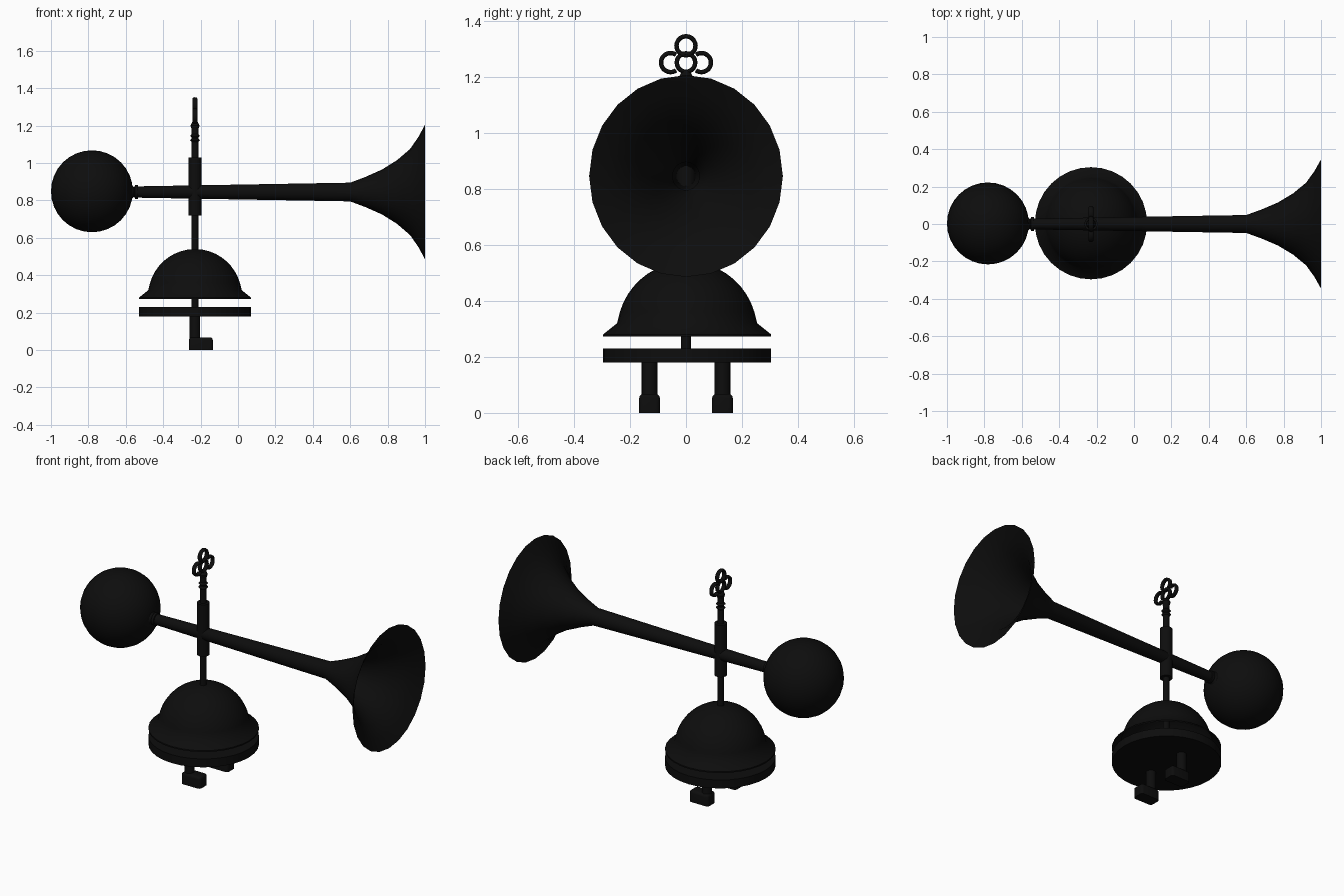
import bpy, bmesh, math
from mathutils import Matrix, Vector

cube = bpy.data.objects.get("Cube")
if cube:
    bpy.data.objects.remove(cube)

black = bpy.data.materials.new("black")
black.use_nodes = True
black.diffuse_color = (0.004, 0.004, 0.004, 1)
black.node_tree.nodes["Principled BSDF"].inputs["Base Color"].default_value = black.diffuse_color

POST_X = -0.23
HORN_Z = 0.845


def finish(name, bm, smooth=True):
    bmesh.ops.recalc_face_normals(bm, faces=bm.faces)
    mesh = bpy.data.meshes.new(name)
    bm.to_mesh(mesh)
    bm.free()
    mesh.materials.append(black)
    obj = bpy.data.objects.new(name, mesh)
    bpy.context.collection.objects.link(obj)
    if smooth:
        bpy.ops.object.select_all(action="DESELECT")
        obj.select_set(True)
        bpy.context.view_layer.objects.active = obj
        bpy.ops.object.shade_smooth_by_angle(angle=math.radians(40))
    return obj


def lathe(name, profile, center, along_x=False, sides=24, cap_start=True, cap_end=True):
    """Spin (radius, distance) pairs about z, or about x."""
    bm = bmesh.new()
    rings = []
    for r, h in profile:
        ring = []
        for i in range(sides):
            a = math.tau * i / sides
            u, v = r * math.cos(a), r * math.sin(a)
            p = Vector((h, v, u)) if along_x else Vector((u, v, h))
            ring.append(bm.verts.new(p + Vector(center)))
        rings.append(ring)
    for a, b in zip(rings, rings[1:]):
        for i in range(sides):
            j = (i + 1) % sides
            bm.faces.new((a[i], a[j], b[j], b[i]))
    if cap_start:
        bm.faces.new(rings[0])
    if cap_end:
        bm.faces.new(rings[-1])
    return finish(name, bm)


def rod(name, r, z0, z1, y=0, sides=20):
    return lathe(name, [(r, z0), (r, z1)], (POST_X, y, 0), sides=sides)


# Squeeze bulb and its neck
bm = bmesh.new()
bmesh.ops.create_uvsphere(bm, u_segments=32, v_segments=16, radius=0.219,
                          matrix=Matrix.Translation((-0.781, 0.003, 0.849)))
finish("bulb", bm)
lathe("bulb_neck", [(0.045, -0.575), (0.025, -0.555), (0.037, -0.55), (0.037, -0.535)],
      (0, 0, HORN_Z), along_x=True)

# Horn tube with an open flared bell
horn = lathe("horn", [(0.03, -0.55), (0.05, 0.6), (0.08, 0.68), (0.12, 0.77), (0.17, 0.85),
                      (0.23, 0.92), (0.295, 0.965), (0.36, 1.0)],
             (0, 0, HORN_Z), along_x=True, cap_end=False)
horn.scale.y = 0.96

# Bell dome with flared rim
dome = [(0.30, 0.272), (0.30, 0.28), (0.25, 0.32)]
for i in range(2, 12):
    a = math.radians(i * 8)
    dome.append((0.25 * math.cos(a), 0.29 + 0.25 * math.sin(a)))
lathe("bell_dome", dome, (POST_X, 0.004, 0), sides=32, cap_start=False)
lathe("base_plate", [(0.30, 0.18), (0.30, 0.23)], (POST_X, 0.004, 0), sides=32)

# Upright post, sleeve and beads
rod("post", 0.018, 0.2, 1.2)
rod("sleeve", 0.035, 0.72, 1.03)
for name, z in (("lower_bead", 1.122), ("upper_bead", 1.145)):
    lathe(name, [(0.018, z - 0.009), (0.026, z), (0.018, z + 0.009)], (POST_X, 0, 0))
lathe("key_shoulder", [(0.018, 1.18), (0.024, 1.2), (0.013, 1.222)], (POST_X, 0, 0))


# Clover-shaped key handle made of rings and arcs
def loop(name, y, z, radius, start, sweep):
    curve = bpy.data.curves.new(name, "CURVE")
    curve.dimensions = "3D"
    curve.bevel_depth = 0.008
    curve.bevel_resolution = 2
    curve.use_fill_caps = True
    closed = sweep == 360
    steps = 20
    spline = curve.splines.new("POLY")
    count = steps if closed else steps + 1
    spline.points.add(count - 1)
    spline.use_cyclic_u = closed
    for i, point in enumerate(spline.points):
        a = math.radians(start + sweep * i / steps)
        point.co = (0, radius * math.cos(a), radius * math.sin(a), 1)
    curve.materials.append(black)
    obj = bpy.data.objects.new(name, curve)
    obj.location = (POST_X, y, z)
    obj.scale.x = 1.7
    bpy.context.collection.objects.link(obj)


loop("key_top_ring", 0, 1.31, 0.034, 0, 360)
loop("key_centre_ring", 0, 1.25, 0.033, 0, 360)
loop("key_left_ring", 0.055, 1.25, 0.034, -125, 250)
loop("key_right_ring", -0.055, 1.25, 0.034, 55, 250)

# Two legs with rounded feet pointing toward the horn mouth
for side, y in (("front", -0.13), ("back", 0.13)):
    rod(side + "_leg", 0.028, 0.03, 0.19, y)
    bm = bmesh.new()
    bmesh.ops.create_cube(bm, size=1)
    bmesh.ops.scale(bm, vec=(0.127, 0.074, 0.068), verts=bm.verts)
    bmesh.ops.translate(bm, vec=(-0.1985, y, 0.034), verts=bm.verts)
    edges = [e for e in bm.edges
             if all(v.co.z > 0.05 for v in e.verts) or abs(e.verts[0].co.z - e.verts[1].co.z) > 0.05]
    bmesh.ops.bevel(bm, geom=edges, offset=0.015, segments=3, profile=0.5, affect="EDGES")
    finish(side + "_foot", bm)
